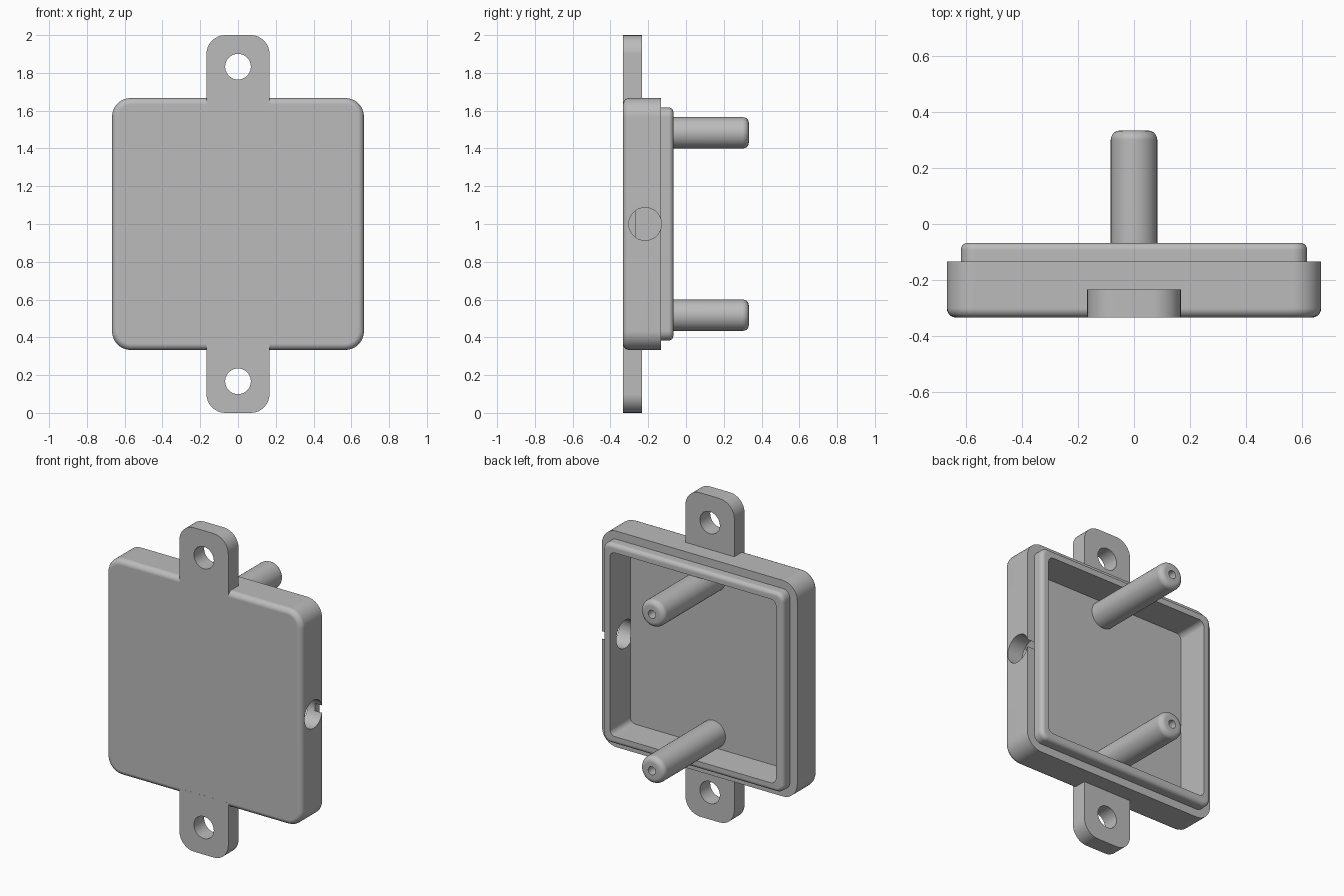
import bpy, bmesh, math

if "Cube" in bpy.data.objects:
    bpy.data.objects.remove(bpy.data.objects["Cube"], do_unlink=True)

grey = bpy.data.materials.new("plain grey")
grey.use_nodes = True
colour = (0.5, 0.5, 0.5, 1)
grey.diffuse_color = colour
grey.node_tree.nodes["Principled BSDF"].inputs["Base Color"].default_value = colour

FRONT, MID = -1 / 3, 1.0


def rounded_rect(hx, hz, y, r_top, r_bottom=None, zc=MID, seg=8):
    """Ring of points in a plane facing the front."""
    r_bottom = r_top if r_bottom is None else r_bottom
    ring = []
    for k, (sx, sz) in enumerate([(1, 1), (-1, 1), (-1, -1), (1, -1)]):
        r = r_top if sz > 0 else r_bottom
        for i in range(seg + 1):
            a = math.pi / 2 * (k + i / seg)
            ring.append((sx * (hx - r) + r * math.cos(a), y,
                         zc + sz * (hz - r) + r * math.sin(a)))
    return ring


def circle(r, y, zc, seg=40):
    turns = [2 * math.pi * i / seg for i in range(seg)]
    return [(r * math.cos(a), y, zc + r * math.sin(a)) for a in turns]


def loft(name, rings):
    """Skin a closed solid through the rings, capped at both ends."""
    bm = bmesh.new()
    loops = [[bm.verts.new(p) for p in ring] for ring in rings]
    n = len(loops[0])
    for a, b in zip(loops, loops[1:]):
        for i in range(n):
            j = (i + 1) % n
            bm.faces.new((a[i], a[j], b[j], b[i]))
    bm.faces.new(loops[0])
    bm.faces.new(loops[-1])
    bmesh.ops.recalc_face_normals(bm, faces=bm.faces)
    mesh = bpy.data.meshes.new(name)
    bm.to_mesh(mesh)
    bm.free()
    mesh.materials.append(grey)
    obj = bpy.data.objects.new(name, mesh)
    bpy.context.collection.objects.link(obj)
    return obj


def cut(obj, cutter):
    mod = obj.modifiers.new("hole", "BOOLEAN")
    mod.operation, mod.solver, mod.object = "DIFFERENCE", "EXACT", cutter
    bpy.context.view_layer.objects.active = obj
    bpy.ops.object.modifier_apply(modifier=mod.name)
    bpy.data.objects.remove(cutter, do_unlink=True)


def smooth(obj):
    obj.data.shade_smooth()
    obj.data.set_sharp_from_angle(angle=math.radians(32))
    mod = obj.modifiers.new("even shading", "WEIGHTED_NORMAL")
    mod.keep_sharp = True


def fillet(r, steps=5):
    """Pairs of (inset, depth) going round a quarter circle, from face to side."""
    angles = [math.pi / 2 * i / steps for i in range(steps + 1)]
    return [(r - r * math.sin(a), r - r * math.cos(a)) for a in angles]


# Hollow case: front fillet, shelf, raised lip with rounded rim, then cavity
half, lip, cavity = 0.667, 0.617, 0.567
shelf, rim, floor = -0.133, -0.067, -0.267
rings = [rounded_rect(half - i, half - i, FRONT + d, 0.1 - i) for i, d in fillet(0.033)]
rings.append(rounded_rect(half, half, shelf, 0.1))
rings.append(rounded_rect(lip, lip, shelf, 0.05))
rings += [rounded_rect(lip - i, lip - i, rim - d, 0.05 - i)
          for i, d in reversed(fillet(0.025))]
rings.append(rounded_rect(cavity, cavity, rim, 0.035))
rings.append(rounded_rect(cavity, cavity, floor, 0.035))
case = loft("case", rings)

# Cable hole through the left wall
drill = loft("cable_drill", [circle(0.0865, 0, 0, 48), circle(0.0865, 0.2, 0, 48)])
drill.rotation_euler.z = -math.pi / 2
drill.location = (0.565, -0.2165, MID)
bpy.context.view_layer.update()
cut(case, drill)
smooth(case)

for side, s in (("top", 1), ("bottom", -1)):
    # Mounting tab with screw hole, rounded at its outer end
    radii = (0.1, 0.001) if s > 0 else (0.001, 0.1)
    hz = 0.182
    zc = MID + s * (1 - hz)
    tab = loft(side + "_tab", [rounded_rect(0.167, hz, y, *radii, zc=zc)
                               for y in (FRONT, -0.233)])
    hole_z = MID + s * 0.833
    cut(tab, loft("screw_drill", [circle(0.068, y, hole_z) for y in (-0.4, -0.2)]))
    smooth(tab)

    # Post with rounded tip and pilot hole
    z = MID + s * 0.483
    tip = 0.333
    post = [circle(0.083, floor - 0.01, z)]
    post += [circle(0.083 - i, tip - d, z) for i, d in reversed(fillet(0.033))]
    post += [circle(0.025, tip, z), circle(0.025, tip - 0.4, z)]
    smooth(loft(side + "_post", post))
